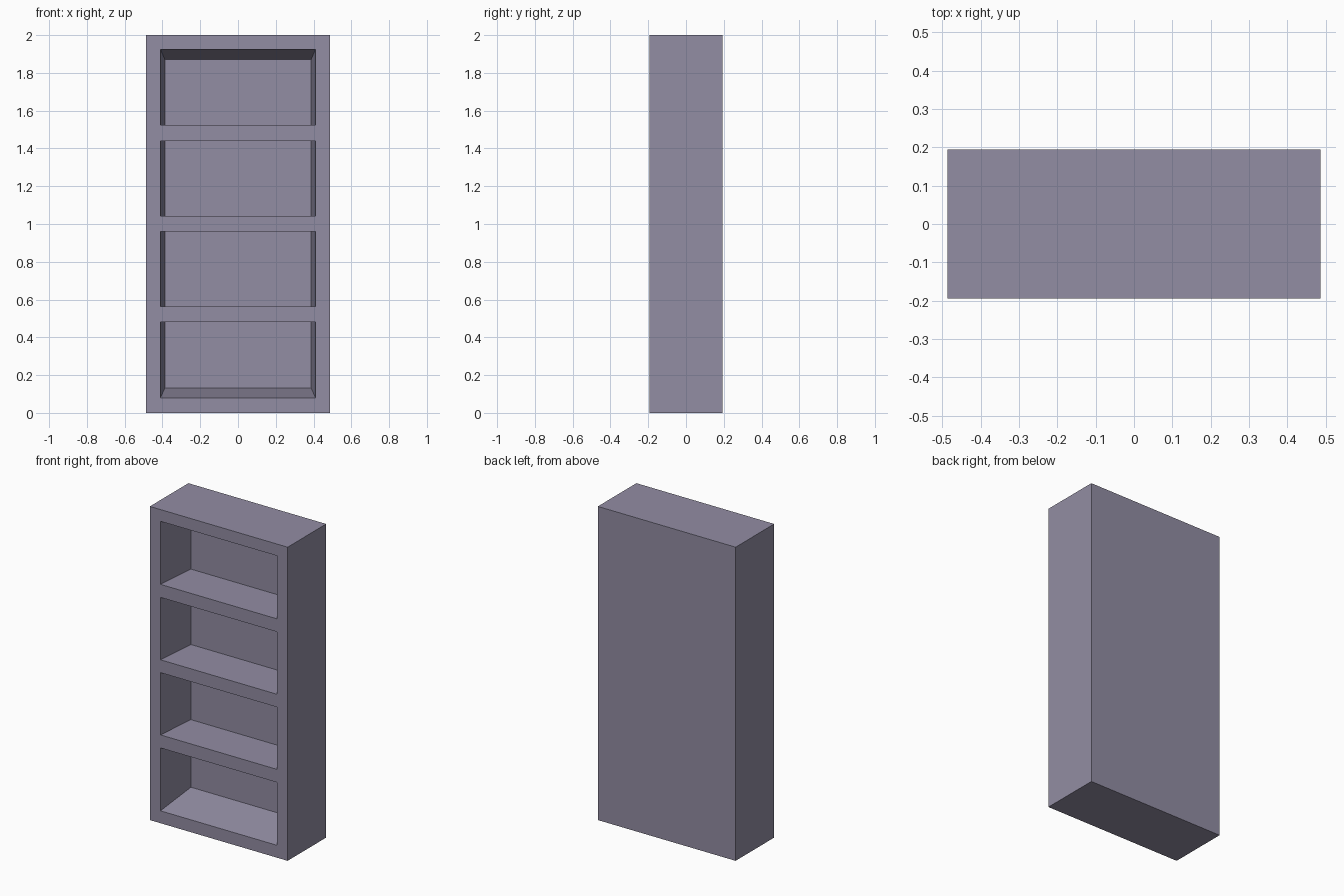
import bpy, bmesh
from mathutils import Vector

if "Cube" in bpy.data.objects:
    bpy.data.objects.remove(bpy.data.objects["Cube"])

W, D, H = 0.486, 0.194, 2.0            # half width, half depth, height
OPEN_X, BACK_X, BACK_Y = 0.411, 0.387, 0.078
BAYS = [(0.079, 0.48), (0.563, 0.96), (1.042, 1.44), (1.523, 1.925)]
BACK_Z = (0.132, 1.87)                 # floor and ceiling slope inwards

grey = bpy.data.materials.new("mauve_grey")
grey.diffuse_color = (0.288, 0.266, 0.366, 1)
grey.use_nodes = True
grey.node_tree.nodes["Principled BSDF"].inputs["Base Color"].default_value = grey.diffuse_color

# Solid case
bm = bmesh.new()
bmesh.ops.create_cube(bm, size=1)
for v in bm.verts:
    v.co = Vector((v.co.x * 2 * W, v.co.y * 2 * D, (v.co.z + 0.5) * H))


def front_faces():
    bm.normal_update()
    return [f for f in bm.faces if f.normal.y < -0.9]


def cut(point, normal):
    faces = front_faces()
    geom = faces + list({e for f in faces for e in f.edges}) + list({v for f in faces for v in f.verts})
    bmesh.ops.bisect_plane(bm, geom=geom, plane_co=point, plane_no=normal)


# Score the bay outlines into the front
for x in (-OPEN_X, OPEN_X):
    cut((x, 0, 0), (1, 0, 0))
for bay in BAYS:
    for z in bay:
        cut((0, 0, z), (0, 0, 1))


def is_bay(f):
    c = f.calc_center_median()
    return abs(c.x) < OPEN_X and any(lo < c.z < hi for lo, hi in BAYS)


# Push each bay in, tapering the sides, the lowest floor and the top ceiling
for face in [f for f in front_faces() if is_bay(f)]:
    new = bmesh.ops.extrude_discrete_faces(bm, faces=[face])["faces"][0]
    for v in new.verts:
        v.co.x *= BACK_X / OPEN_X
        v.co.y = BACK_Y
        v.co.z = min(max(v.co.z, BACK_Z[0]), BACK_Z[1])

bmesh.ops.recalc_face_normals(bm, faces=bm.faces[:])
mesh = bpy.data.meshes.new("bookcase")
bm.to_mesh(mesh)
bm.free()
mesh.materials.append(grey)
bpy.context.collection.objects.link(bpy.data.objects.new("bookcase", mesh))
